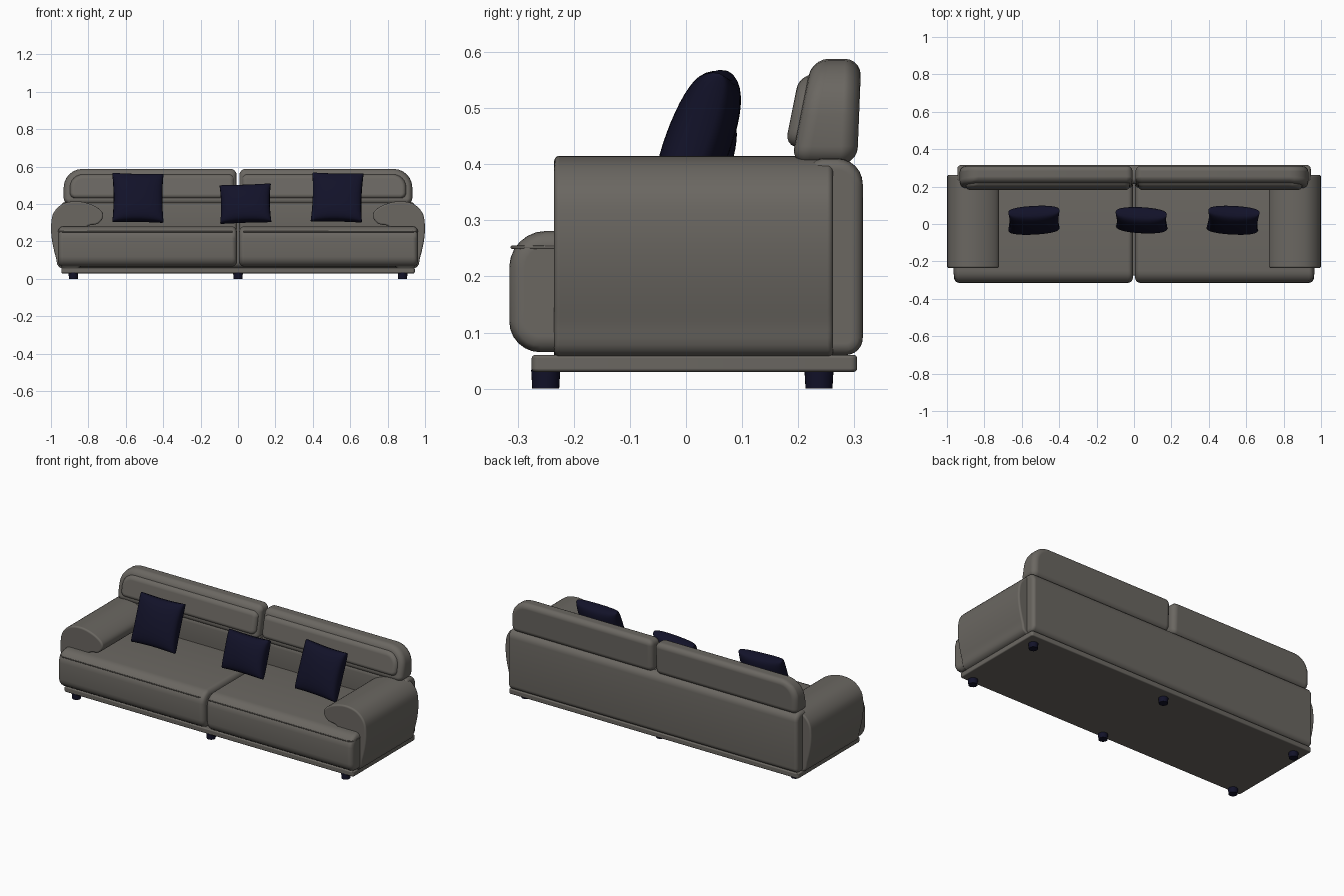
import bpy, bmesh, math
from mathutils import Vector, Matrix, Euler

cube = bpy.data.objects.get("Cube")
if cube:
    bpy.data.objects.remove(cube)


def material(name, rgb):
    m = bpy.data.materials.new(name)
    m.use_nodes = True
    m.diffuse_color = (*rgb, 1)
    bsdf = m.node_tree.nodes["Principled BSDF"]
    bsdf.inputs["Base Color"].default_value = (*rgb, 1)
    bsdf.inputs["Roughness"].default_value = 0.8
    return m


GREY = material("warm grey fabric", (0.145, 0.135, 0.12))
NAVY = material("dark navy", (0.006, 0.006, 0.022))


def finish(bm, name, mat, bevel=0, segments=5):
    bmesh.ops.recalc_face_normals(bm, faces=bm.faces)
    for f in bm.faces:
        f.smooth = True
    me = bpy.data.meshes.new(name)
    bm.to_mesh(me)
    bm.free()
    me.materials.append(mat)
    if not bevel:
        me.set_sharp_from_angle(angle=math.radians(50))
    ob = bpy.data.objects.new(name, me)
    bpy.context.collection.objects.link(ob)
    if bevel:
        b = ob.modifiers.new("rounded edges", "BEVEL")
        b.width, b.segments = bevel, segments
        b.limit_method, b.angle_limit = "ANGLE", math.radians(50)
        b.use_clamp_overlap = False
        b.harden_normals = True
    return ob


def rounded_rect(a0, a1, b0, b1, radii, steps=6):
    """Corner radii run lower-low, lower-high, upper-high, upper-low."""
    corners = [(a0, b0, 1, 1), (a1, b0, -1, 1), (a1, b1, -1, -1), (a0, b1, 1, -1)]
    pts = []
    for i, ((a, b, sa, sb), r) in enumerate(zip(corners, radii)):
        for k in range(steps + 1):
            t = math.pi * (1 + i / 2 + k / steps / 2)
            pts.append((a + sa * r + r * math.cos(t), b + sb * r + r * math.sin(t)))
    return pts


def smooth_loop(pts, steps=5):
    """Closed curve through the given points."""
    out, n = [], len(pts)
    for i in range(n):
        p0, p1, p2, p3 = (Vector(pts[(i + k) % n]) for k in (-1, 0, 1, 2))
        for s in range(steps):
            t = s / steps
            out.append(0.5 * (2 * p1 + (p2 - p0) * t + (2 * p0 - 5 * p1 + 4 * p2 - p3) * t**2
                              + (3 * p1 - p0 - 3 * p2 + p3) * t**3))
    return out


def extrude(name, profile, axis, lo, hi, bevel, mat=GREY, side=1, shape=None):
    """Sweep a profile along one axis; side=-1 mirrors the part in x."""
    bm = bmesh.new()
    rings = []
    for d in (lo, hi):
        ring = []
        for a, b in profile:
            co = Vector({"x": (d, a, b), "y": (a, d, b), "z": (a, b, d)}[axis])
            if shape:
                co = shape(co)
            co.x *= side
            ring.append(bm.verts.new(co))
        rings.append(ring)
        bm.faces.new(ring)
    n = len(profile)
    for i in range(n):
        j = (i + 1) % n
        bm.faces.new((rings[0][i], rings[0][j], rings[1][j], rings[1][i]))
    return finish(bm, name, mat, bevel)


def piping(name, pts, side):
    cu = bpy.data.curves.new(name, "CURVE")
    cu.dimensions = "3D"
    cu.bevel_depth, cu.bevel_resolution = 0.003, 2
    sp = cu.splines.new("POLY")
    sp.points.add(len(pts) - 1)
    for p, (x, y, z) in zip(sp.points, pts):
        p.co = (x * side, y, z, 1)
    cu.materials.append(GREY)
    bpy.context.collection.objects.link(bpy.data.objects.new(name, cu))


def pillow(name, loc, width, height, rot, n=20):
    """Two puffed sheets joined along a pinched border."""
    bm = bmesh.new()
    turn = Matrix.Translation(loc) @ Euler([math.radians(a) for a in rot]).to_matrix().to_4x4()
    for face in (-1, 1):
        grid = []
        for i in range(n + 1):
            row = []
            for j in range(n + 1):
                u, v = -math.cos(math.pi * i / n), -math.cos(math.pi * j / n)
                x = u * width / 2 * (1 - 0.05 * (1 - v * v))
                z = v * height / 2 * (1 - 0.05 * (1 - u * u))
                puff = max(0, (1 - u * u) * (1 - v * v)) ** 0.28
                row.append(bm.verts.new(turn @ Vector((x, face * 0.058 * puff, z))))
            grid.append(row)
        for i in range(n):
            for j in range(n):
                bm.faces.new((grid[i][j], grid[i + 1][j], grid[i + 1][j + 1], grid[i][j + 1]))
    bmesh.ops.remove_doubles(bm, verts=bm.verts, dist=0.0001)
    ob = finish(bm, name, NAVY)
    return ob


# Base board and legs
extrude("base_board", rounded_rect(-0.945, 0.945, -0.275, 0.305, [0.012] * 4), "z", 0.03, 0.06, 0.006)
for x, col in ((-0.88, "right"), (0, "middle"), (0.88, "left")):
    for y, row in ((-0.25, "front"), (0.237, "back")):
        bm = bmesh.new()
        bmesh.ops.create_cone(bm, cap_ends=True, segments=24, radius1=0.024, radius2=0.026, depth=0.034,
                              matrix=Matrix.Translation((x, y, 0.017)))
        finish(bm, f"{row}_{col}_leg", NAVY)

# Back shell
extrude("back_shell", rounded_rect(0.215, 0.315, 0.06, 0.41, [0.03, 0.03, 0.045, 0.03]),
        "x", -0.945, 0.945, 0.02)

arm_outline = smooth_loop([(0.95, 0.06), (0.975, 0.12), (0.995, 0.21), (0.999, 0.29), (0.985, 0.355),
                           (0.935, 0.402), (0.86, 0.415), (0.785, 0.398), (0.732, 0.365), (0.722, 0.33),
                           (0.75, 0.295), (0.81, 0.277), (0.83, 0.2), (0.84, 0.065)])


def lean(co):
    """Tilt the head cushion back as it rises."""
    co.y += (co.z - 0.4) * (0.2 if co.y < 0.24 else 0.04)
    return co


for side, label in ((1, "left"), (-1, "right")):
    # Seat cushion with its front seam
    extrude(label + "_seat_cushion", rounded_rect(-0.315, 0.235, 0.065, 0.281, [0.055, 0.03, 0.03, 0.065]),
            "x", 0.006, 0.962, 0.028, side=side)
    seam = [(0.03, -0.31, 0.252), (0.93, -0.31, 0.252), (0.953, -0.295, 0.252), (0.961, -0.27, 0.252),
            (0.961, -0.23, 0.252)]
    piping(label + "_seat_seam", seam, side)
    # Rolled arm
    extrude(label + "_arm", arm_outline, "y", -0.235, 0.262, 0.01, side=side)
    # Lower back pad and head cushion
    extrude(label + "_lumbar_pad", rounded_rect(0.195, 0.28, 0.25, 0.425, [0.02, 0.02, 0.02, 0.035]),
            "x", 0.008, 0.9, 0.015, side=side)
    extrude(label + "_head_cushion", rounded_rect(0.008, 0.932, 0.40, 0.588, [0.032, 0.032, 0.1, 0.032]),
            "y", 0.187, 0.305, 0.03, side=side, shape=lean)
    extrude(label + "_head_cushion_front", rounded_rect(0.02, 0.9, 0.43, 0.56, [0.03, 0.03, 0.07, 0.03]),
            "y", 0.17, 0.24, 0.025, side=side, shape=lean)

# Scatter pillows
pillow("right_pillow", (-0.535, 0.02, 0.433), 0.275, 0.275, (-20, 1, 3))
pillow("middle_pillow", (0.04, 0.02, 0.402), 0.275, 0.215, (-20, -2, -3))
pillow("left_pillow", (0.53, 0.02, 0.435), 0.275, 0.275, (-20, 1, -3))
